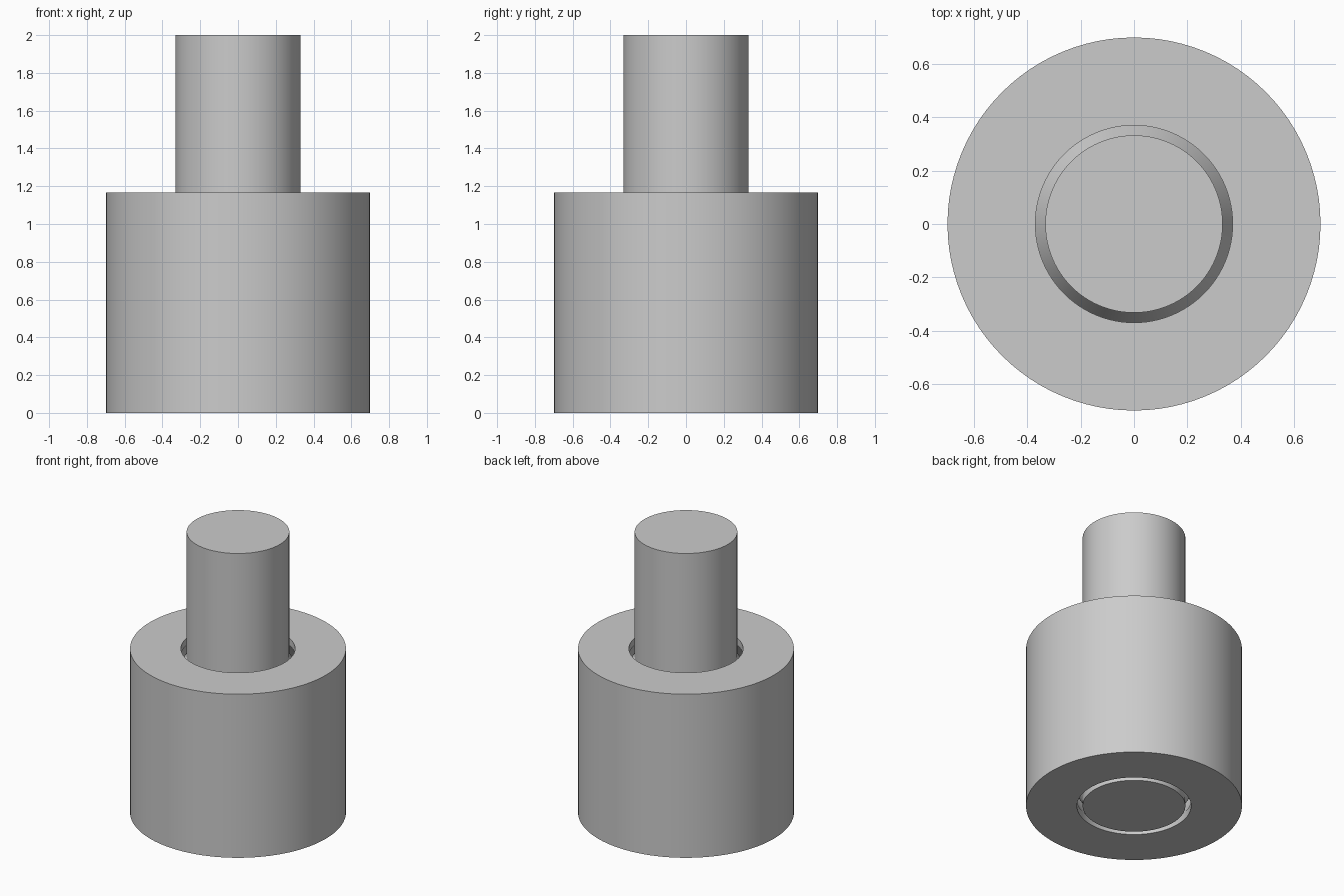
import bpy
import bmesh
import math

cube = bpy.data.objects.get("Cube")
if cube:
    bpy.data.objects.remove(cube, do_unlink=True)

SEGMENTS = 96
SLEEVE_HEIGHT = 1.167
TOTAL_HEIGHT = 2.0
SLEEVE_RADIUS = 0.698
SHAFT_RADIUS = 0.332
HUB_RADIUS = 0.5
GAP = 0.037        # clearance between shaft and bore
LIP = 0.05         # straight stretch before each cone
CONE = (HUB_RADIUS - SHAFT_RADIUS) * math.tan(math.radians(60))

# One plain grey for everything
grey = bpy.data.materials.new("plain_grey")
grey.use_nodes = True
colour = (0.6, 0.6, 0.6, 1.0)
grey.diffuse_color = colour
grey.node_tree.nodes["Principled BSDF"].inputs["Base Color"].default_value = colour


def lathe(name, profile, closed=False):
    """Spin an (r, z) profile around the z axis."""
    bm = bmesh.new()
    verts = [bm.verts.new((r, 0, z)) for r, z in profile]
    edges = [bm.edges.new(pair) for pair in zip(verts, verts[1:])]
    if closed:
        edges.append(bm.edges.new((verts[-1], verts[0])))
    bmesh.ops.spin(bm, geom=verts + edges, cent=(0, 0, 0), axis=(0, 0, 1),
                   angle=math.tau, steps=SEGMENTS)
    bmesh.ops.remove_doubles(bm, verts=bm.verts, dist=0.0001)
    bmesh.ops.recalc_face_normals(bm, faces=bm.faces)
    mesh = bpy.data.meshes.new(name)
    bm.to_mesh(mesh)
    bm.free()
    obj = bpy.data.objects.new(name, mesh)
    bpy.context.collection.objects.link(obj)
    mesh.materials.append(grey)
    bpy.ops.object.select_all(action="DESELECT")
    obj.select_set(True)
    bpy.context.view_layer.objects.active = obj
    bpy.ops.object.shade_smooth_by_angle(angle=math.radians(25))
    return obj


def double_cone(offset, top):
    """Stepped outline shared by the shaft and the bore, bottom to top."""
    small, large = SHAFT_RADIUS + offset, HUB_RADIUS + offset
    upper = SLEEVE_HEIGHT - LIP
    return [(small, 0), (small, LIP), (large, LIP + CONE),
            (large, upper - CONE), (small, upper), (small, top)]


# Shaft with a conical hub hidden in the sleeve
lathe("shaft", [(0, 0)] + double_cone(0, TOTAL_HEIGHT) + [(0, TOTAL_HEIGHT)])

# Sleeve whose bore follows the hub
lathe("sleeve", double_cone(GAP, SLEEVE_HEIGHT)
      + [(SLEEVE_RADIUS, SLEEVE_HEIGHT), (SLEEVE_RADIUS, 0)], closed=True)
